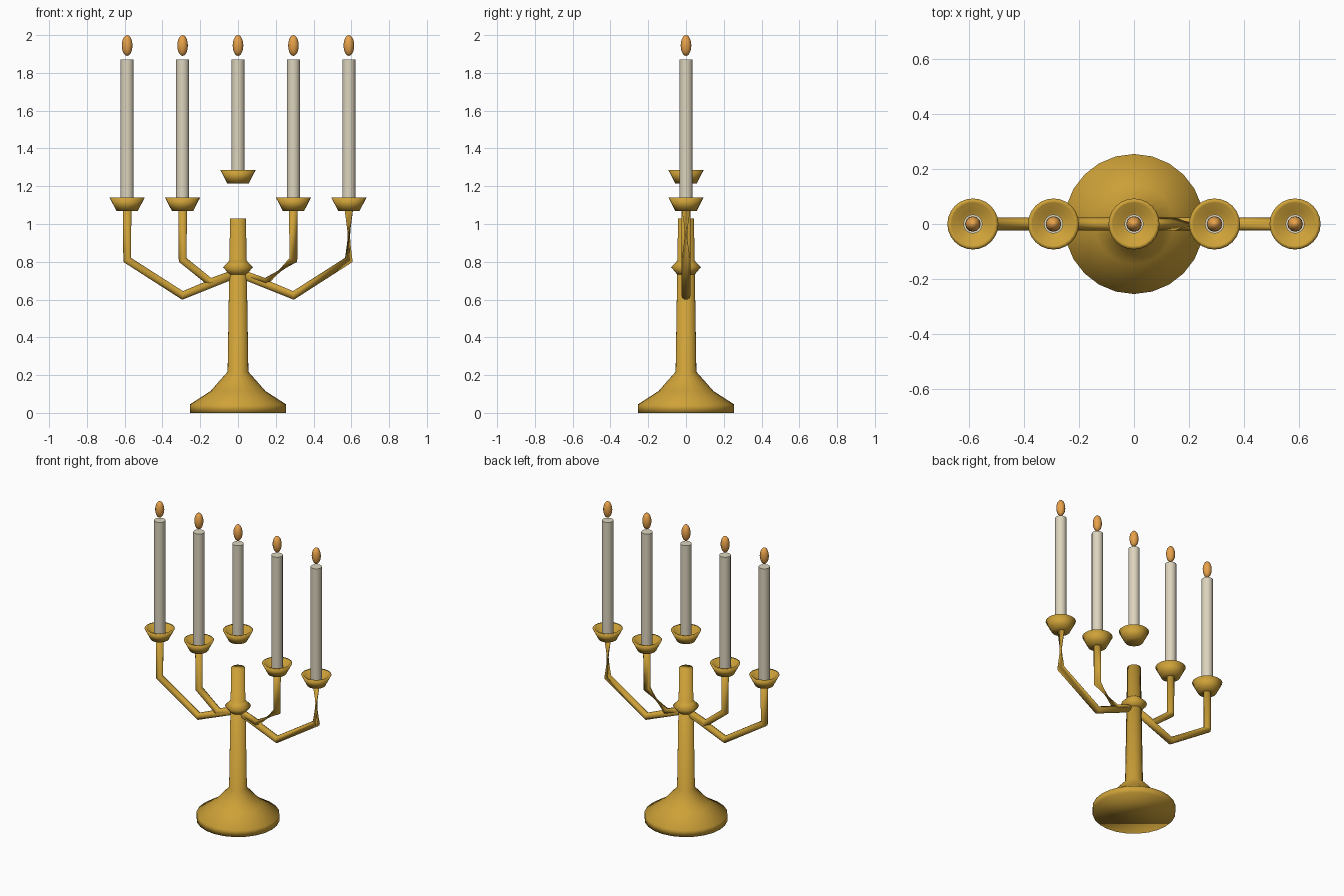
import bpy, bmesh
from math import sin, cos, pi, radians
from mathutils import Vector

if "Cube" in bpy.data.objects:
    bpy.data.objects.remove(bpy.data.objects["Cube"])


def material(name, rgb):
    m = bpy.data.materials.new(name)
    m.diffuse_color = (*rgb, 1)
    m.use_nodes = True
    m.node_tree.nodes["Principled BSDF"].inputs["Base Color"].default_value = m.diffuse_color
    return m


GOLD = material("gold", (0.62, 0.36, 0.04))
WAX = material("wax", (0.72, 0.66, 0.51))
FLAME = material("flame", (0.80, 0.36, 0.07))


def skin(name, rings, mat, sharp=False):
    """Join equal rings of points into a closed tube with end caps."""
    bm = bmesh.new()
    loops = [[bm.verts.new(p) for p in ring] for ring in rings]
    n = len(loops[0])
    for a, b in zip(loops, loops[1:]):
        for i in range(n):
            j = (i + 1) % n
            bm.faces.new((a[i], a[j], b[j], b[i]))
    bm.faces.new(loops[0][::-1])
    bm.faces.new(loops[-1])
    bmesh.ops.recalc_face_normals(bm, faces=bm.faces)
    for f in bm.faces:
        f.smooth = True
    if sharp:
        for e in bm.edges:
            if e.calc_face_angle(0) > radians(40):
                e.smooth = False
    me = bpy.data.meshes.new(name)
    bm.to_mesh(me)
    bm.free()
    me.materials.append(mat)
    ob = bpy.data.objects.new(name, me)
    bpy.context.collection.objects.link(ob)
    return ob


def lathe(name, profile, mat, x=0, z=0, n=24, sharp=False):
    rings = [[(x + r * cos(2 * pi * i / n), r * sin(2 * pi * i / n), z + h)
              for i in range(n)] for r, h in profile]
    return skin(name, rings, mat, sharp)


def tube(name, path, radius, mat, flip_from=None, n=10):
    """Sweep along an xz path; rings from flip_from on are turned half way round."""
    pts = [Vector((x, 0, z)) for x, z in path]
    rings = []
    for k, p in enumerate(pts):
        t = Vector()
        if k > 0:
            t += (p - pts[k - 1]).normalized()
        if k < len(pts) - 1:
            t += (pts[k + 1] - p).normalized()
        t.normalize()
        u = Vector((0, 1, 0))
        v = t.cross(u)
        turn = pi if flip_from is not None and k >= flip_from else 0
        rings.append([p + radius * (cos(a) * u + sin(a) * v)
                      for a in (2 * pi * i / n + turn for i in range(n))])
    return skin(name, rings, mat)


# Foot and stem, with a collar where the arms meet
lathe("base_and_stem", [(0.255, 0), (0.255, 0.045), (0.146, 0.115),
                        (0.055, 0.218), (0.042, 1.03)], GOLD)
lathe("collar", [(0.042, 0.727), (0.079, 0.772), (0.042, 0.81)], GOLD)

# Arms: (reach, drop, half-twisted ring on the right side)
for label, reach, drop, twist in (("inner", 0.293, 0.05, 2), ("outer", 0.587, 0.12, 3)):
    for side, s in (("left", -1), ("right", 1)):
        path = [(0, 0.742), (s * reach / 2, 0.742 - drop),
                (s * reach, 0.81), (s * reach, 1.08)]
        tube(f"{label}_arm_{side}", path, 0.024, GOLD, twist if s > 0 else None)

# Cups, candles and flames
cup = [(0.057, 0), (0.093, 0.07), (0.078, 0.07), (0.045, 0.03)]
flame = [(0.028 * sin(pi * i / 10) + 0.0002, 1.945 - 0.055 * cos(pi * i / 10))
         for i in range(11)]
for i in range(-2, 3):
    x = i * 0.2935
    z = 1.215 if i == 0 else 1.07
    lathe(f"cup_{i + 3}", cup, GOLD, x, z)
    lathe(f"candle_{i + 3}", [(0.035, z + 0.03), (0.035, 1.872)], WAX, x, n=16, sharp=True)
    lathe(f"flame_{i + 3}", flame, FLAME, x, n=12)
